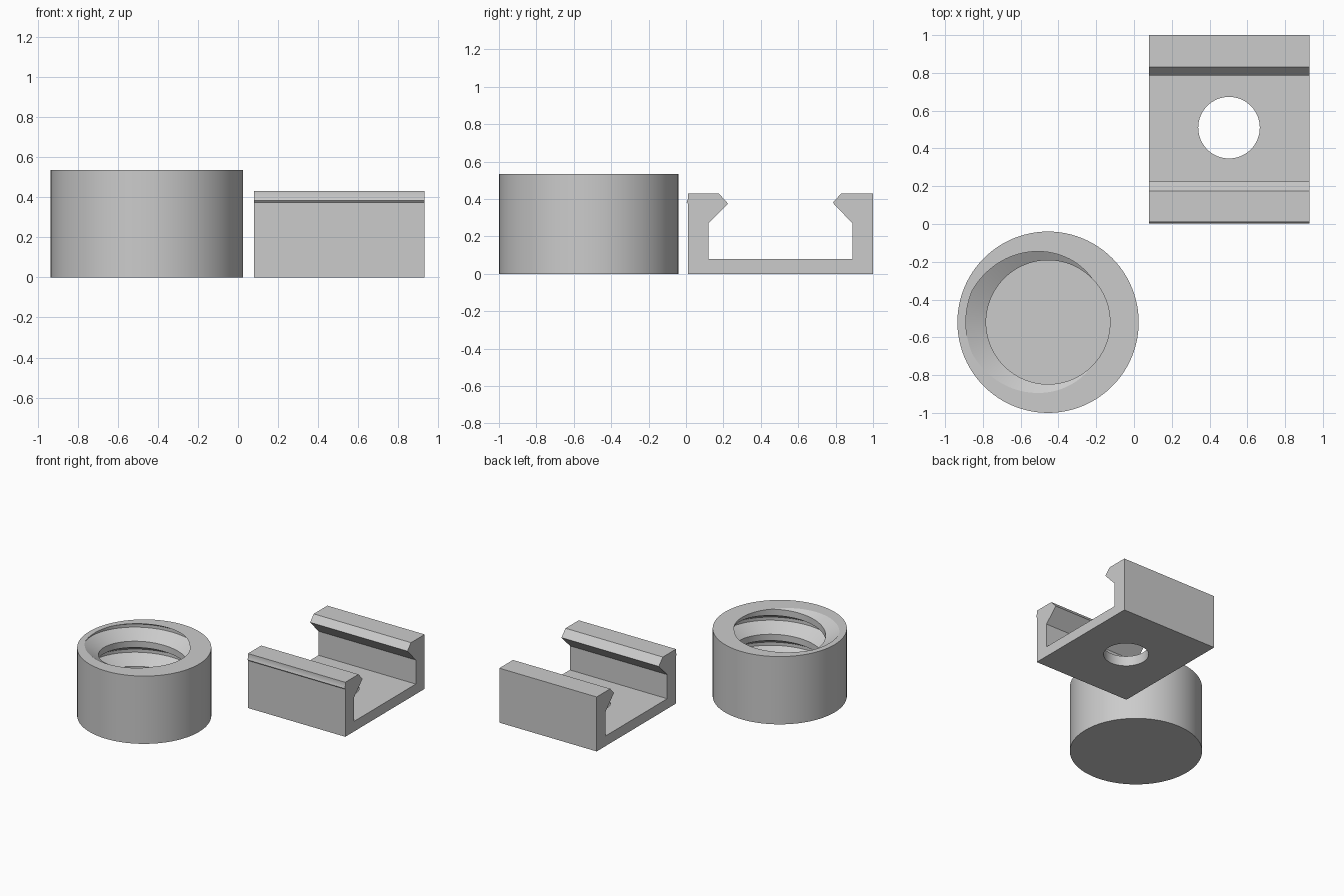
import bpy, bmesh
from math import sin, cos, tau
from mathutils import Matrix

if "Cube" in bpy.data.objects:
    bpy.data.objects.remove(bpy.data.objects["Cube"])

grey = bpy.data.materials.new("plain grey")
grey.use_nodes = True
grey.diffuse_color = (0.6, 0.6, 0.6, 1)
grey.node_tree.nodes["Principled BSDF"].inputs["Base Color"].default_value = grey.diffuse_color


def make_object(name, bm):
    bmesh.ops.recalc_face_normals(bm, faces=bm.faces[:])
    mesh = bpy.data.meshes.new(name)
    bm.to_mesh(mesh)
    bm.free()
    mesh.materials.append(grey)
    obj = bpy.data.objects.new(name, mesh)
    bpy.context.collection.objects.link(obj)
    bpy.ops.object.select_all(action="DESELECT")
    obj.select_set(True)
    bpy.context.view_layer.objects.active = obj
    return obj


def border_at(bm, z):
    return [e for e in bm.edges if e.is_boundary
            and all(abs(v.co.z - z) < 1e-4 for v in e.verts)]


# Threaded cap: a right-handed helical groove inside a plain round wall
OUTER, CREST, ROOT = 0.48, 0.328, 0.435
HEIGHT, FLOOR, PITCH, SEGS = 0.535, 0.08, 0.198, 96
tooth = [(-0.375, CREST), (-0.0625, ROOT), (0.0625, ROOT), (0.375, CREST)]

bm = bmesh.new()
columns = []
for i in range(SEGS + 1):
    a = tau * i / SEGS
    column = []
    for turn in range(-4, 3):
        for offset, r in tooth:
            z = HEIGHT + PITCH * (turn + offset + i / SEGS - 0.5)
            column.append(bm.verts.new((r * cos(a), r * sin(a), z)))
    columns.append(column)
for left, right in zip(columns, columns[1:]):
    for k in range(len(left) - 1):
        bm.faces.new((left[k], right[k], right[k + 1], left[k + 1]))
bmesh.ops.remove_doubles(bm, verts=bm.verts[:], dist=1e-5)

# Trim the thread at the rim and the inside floor
for z, top in ((HEIGHT, True), (FLOOR, False)):
    bmesh.ops.bisect_plane(bm, geom=bm.verts[:] + bm.edges[:] + bm.faces[:], dist=1e-6,
                           plane_co=(0, 0, z), plane_no=(0, 0, 1),
                           clear_outer=top, clear_inner=not top)
bmesh.ops.triangle_fill(bm, edges=border_at(bm, FLOOR), use_beauty=True,
                        use_dissolve=False, normal=(0, 0, 1))

# Outer wall, underside and rim
base = bmesh.ops.create_circle(bm, cap_ends=True, radius=OUTER, segments=SEGS)["verts"]
ring = list({e for v in base for e in v.link_edges})
wall = bmesh.ops.extrude_edge_only(bm, edges=ring)["geom"]
bmesh.ops.translate(bm, vec=(0, 0, HEIGHT),
                    verts=[g for g in wall if isinstance(g, bmesh.types.BMVert)])
bmesh.ops.triangle_fill(bm, edges=border_at(bm, HEIGHT), use_beauty=True,
                        use_dissolve=False, normal=(0, 0, 1))
cap = make_object("threaded_cap", bm)
cap.location = (-0.455, -0.52, 0)
bpy.ops.object.shade_smooth_by_angle()

# Clip: channel profile with hooked lips and a fine ridge on the front wall
profile = [(0.01, 0), (1, 0), (1, 0.43), (0.83, 0.43), (0.785, 0.38), (0.89, 0.27),
           (0.89, 0.08), (0.12, 0.08), (0.12, 0.27), (0.225, 0.375), (0.175, 0.43),
           (0.01, 0.43), (0.01, 0.4), (0.003, 0.383), (0.01, 0.375)]
bm = bmesh.new()
side = bm.faces.new([bm.verts.new((0.08, y, z)) for y, z in profile])
body = bmesh.ops.extrude_face_region(bm, geom=[side], use_keep_orig=True)["geom"]
bmesh.ops.translate(bm, vec=(0.85, 0, 0),
                    verts=[g for g in body if isinstance(g, bmesh.types.BMVert)])
clip = make_object("clip_channel", bm)

# Round hole through the clip base
bm = bmesh.new()
bmesh.ops.create_cone(bm, cap_ends=True, segments=64, radius1=0.163, radius2=0.163,
                      depth=0.3, matrix=Matrix.Translation((0.503, 0.51, 0.04)))
cutter = make_object("hole_cutter", bm)
cutter.hide_render = True
cut = clip.modifiers.new("base hole", "BOOLEAN")
cut.operation = "DIFFERENCE"
cut.solver = "EXACT"
cut.object = cutter
bpy.context.view_layer.objects.active = clip
bpy.ops.object.modifier_apply(modifier=cut.name)
bpy.data.objects.remove(cutter)
clip.select_set(True)
bpy.ops.object.shade_smooth_by_angle()
